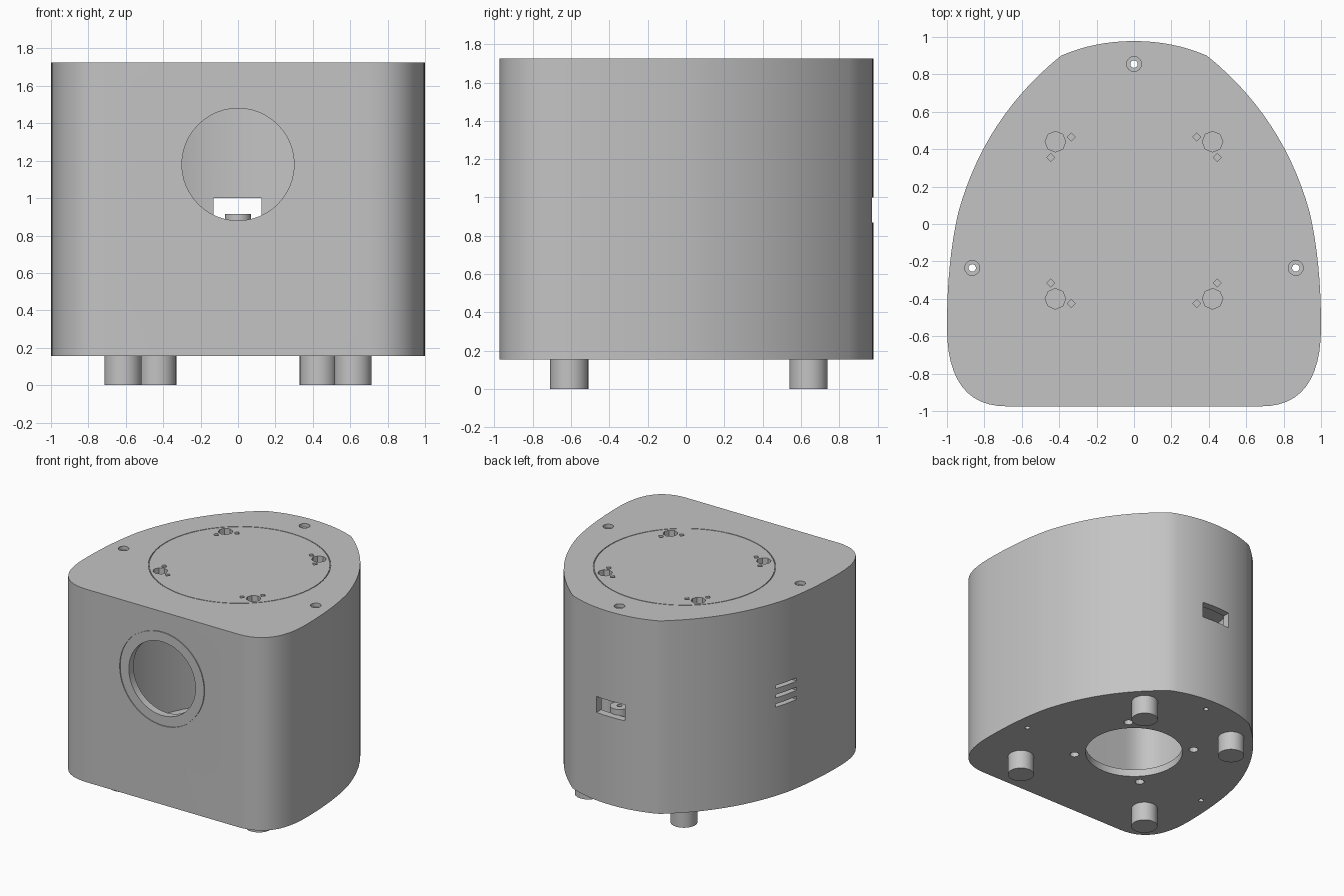
import bpy, bmesh, math
from mathutils import Vector, Matrix

old = bpy.data.objects.get("Cube")
if old:
    bpy.data.objects.remove(old, do_unlink=True)

BASE, TOP, WALL = 0.155, 1.725, 0.06

grey = bpy.data.materials.new("matte grey plastic")
grey.use_nodes = True
colour = (0.55, 0.55, 0.55, 1)
grey.diffuse_color = colour
grey.node_tree.nodes["Principled BSDF"].inputs["Base Color"].default_value = colour


def make(name, bm):
    bmesh.ops.recalc_face_normals(bm, faces=bm.faces)
    me = bpy.data.meshes.new(name)
    bm.to_mesh(me)
    bm.free()
    me.materials.append(grey)
    ob = bpy.data.objects.new(name, me)
    bpy.context.scene.collection.objects.link(ob)
    return ob


def prism(name, loop, z0, z1):
    bm = bmesh.new()
    face = bm.faces.new([bm.verts.new((p.x, p.y, z0)) for p in loop])
    ext = bmesh.ops.extrude_face_region(bm, geom=[face])["geom"]
    verts = [g for g in ext if isinstance(g, bmesh.types.BMVert)]
    bmesh.ops.translate(bm, vec=(0, 0, z1 - z0), verts=verts)
    return make(name, bm)


def cylinder(name, x, y, z0, z1, r, sides=32):
    loop = [Vector((x + r * math.cos(2 * math.pi * i / sides),
                    y + r * math.sin(2 * math.pi * i / sides))) for i in range(sides)]
    return prism(name, loop, z0, z1)


def box(name, lo, hi):
    loop = [Vector(p) for p in ((lo[0], lo[1]), (hi[0], lo[1]), (hi[0], hi[1]), (lo[0], hi[1]))]
    return prism(name, loop, lo[2], hi[2])


def apply_boolean(target, cutter):
    mod = target.modifiers.new("cut", 'BOOLEAN')
    mod.operation = 'DIFFERENCE'
    mod.solver = 'EXACT'
    mod.object = cutter
    bpy.context.view_layer.update()
    deps = bpy.context.evaluated_depsgraph_get()
    me = bpy.data.meshes.new_from_object(target.evaluated_get(deps))
    target.modifiers.clear()
    target.data = me


def cut(targets, cutter):
    for t in targets:
        apply_boolean(t, cutter)
    bpy.data.objects.remove(cutter, do_unlink=True)


def groove(r, z0, z1):
    """Hairline ring cutter about the z axis."""
    ring = cylinder("groove", 0, 0, z0, z1, r + 0.003, 64)
    cut([ring], cylinder("core", 0, 0, z0 - 1, z1 + 1, r - 0.003, 64))
    return ring


def bezier(a, c, b, n):
    a, b, c = Vector(a), Vector(b), Vector(c)
    return [a * (1 - t) ** 2 + c * 2 * t * (1 - t) + b * t * t for t in (i / n for i in range(n))]


def inset(loop, d):
    out = []
    for i, p in enumerate(loop):
        a = (p - loop[i - 1]).normalized()
        b = (loop[(i + 1) % len(loop)] - p).normalized()
        n = Vector((-a.y - b.y, a.x + b.x)).normalized()
        out.append(p - n * d)
    return out


# Case outline: bowed back, curved flanks, rounded front corners, flat front
half = (bezier((0, 0.978), (0.21, 0.978), (0.39, 0.9), 8)
        + bezier((0.39, 0.9), (0.80, 0.57), (0.94, 0.06), 14)
        + bezier((0.94, 0.06), (1, -0.2), (1, -0.55), 8)
        + bezier((1, -0.55), (1, -0.975), (0.68, -0.975), 12)
        + [Vector((0.68, -0.975))])
outline = half + [Vector((-p.x, p.y)) for p in reversed(half[1:])]
case = prism("case", outline, BASE, TOP)
inner = inset(outline, WALL)
if max(p.x for p in inner) > 1:
    inner = inset(outline, -WALL)
cut([case], prism("cavity", inner, BASE + WALL, TOP - WALL))

# Screw posts with through holes and counterbores
screws = [(0, 0.855), (0.865, -0.235), (-0.865, -0.235)]
posts = []
for x, y in screws:
    post = cylinder("screw_post", x, y, BASE + WALL - 0.01, 0.915, 0.07, 24)
    posts.append(post)
    cut([case, post], cylinder("shaft", x, y, -1, 3, 0.02, 16))
    cut([case], cylinder("counterbore", x, y, TOP - 0.03, 3, 0.04, 16))

# Lid: round seam and four clusters of mounting holes
seam = groove(0.67, TOP - 0.008, TOP + 0.1)
seam.data.transform(Matrix.Translation((0, 0.02, 0)))
cut([case], seam)
for sx in (-1, 1):
    for sy in (-1, 1):
        cut([case], cylinder("hole", sx * 0.42, 0.02 + sy * 0.42, TOP - 0.2, 3, 0.055, 8))
        for x, y in ((0.335, 0.445), (0.445, 0.335)):
            cut([case], cylinder("pin", sx * x, 0.02 + sy * y, TOP - 0.04, 3, 0.022, 4))
        # Base mounting holes
        cut([case], cylinder("base_hole", sx * 0.325, sy * 0.32, -1, 0.4, 0.035, 12))

# Large opening in the base
cut([case], cylinder("base_opening", 0, 0, -1, 0.4, 0.37, 48))

# Front porthole with a surrounding seam
to_front = Matrix.Translation((0, -0.975, 1.18)) @ Matrix.Rotation(math.pi / 2, 4, 'X')
for tool in (cylinder("porthole", 0, 0, -0.3, 0.2, 0.3, 48), groove(0.38, -0.008, 0.1)):
    tool.data.transform(to_front)
    cut([case], tool)

# Back socket window and vents on one flank
cut([case], box("window", (-0.13, 0.8, 0.87), (0.125, 1.2, 1.0)))
for z in (0.89, 0.965, 1.04):
    cut([case], box("vent", (-1.2, -0.05, z - 0.013), (-0.8, 0.15, z + 0.013)))

# Feet
feet = [cylinder("foot", s * x, y, 0, BASE + 0.01, 0.1)
        for x, y in ((0.615, -0.61), (0.43, 0.64)) for s in (-1, 1)]

# Smooth the curved walls, keep the edges crisp
for ob in bpy.context.view_layer.objects:
    ob.select_set(False)
for ob in [case] + posts + feet:
    ob.select_set(True)
bpy.context.view_layer.objects.active = case
bpy.ops.object.shade_smooth_by_angle(angle=math.radians(25))
